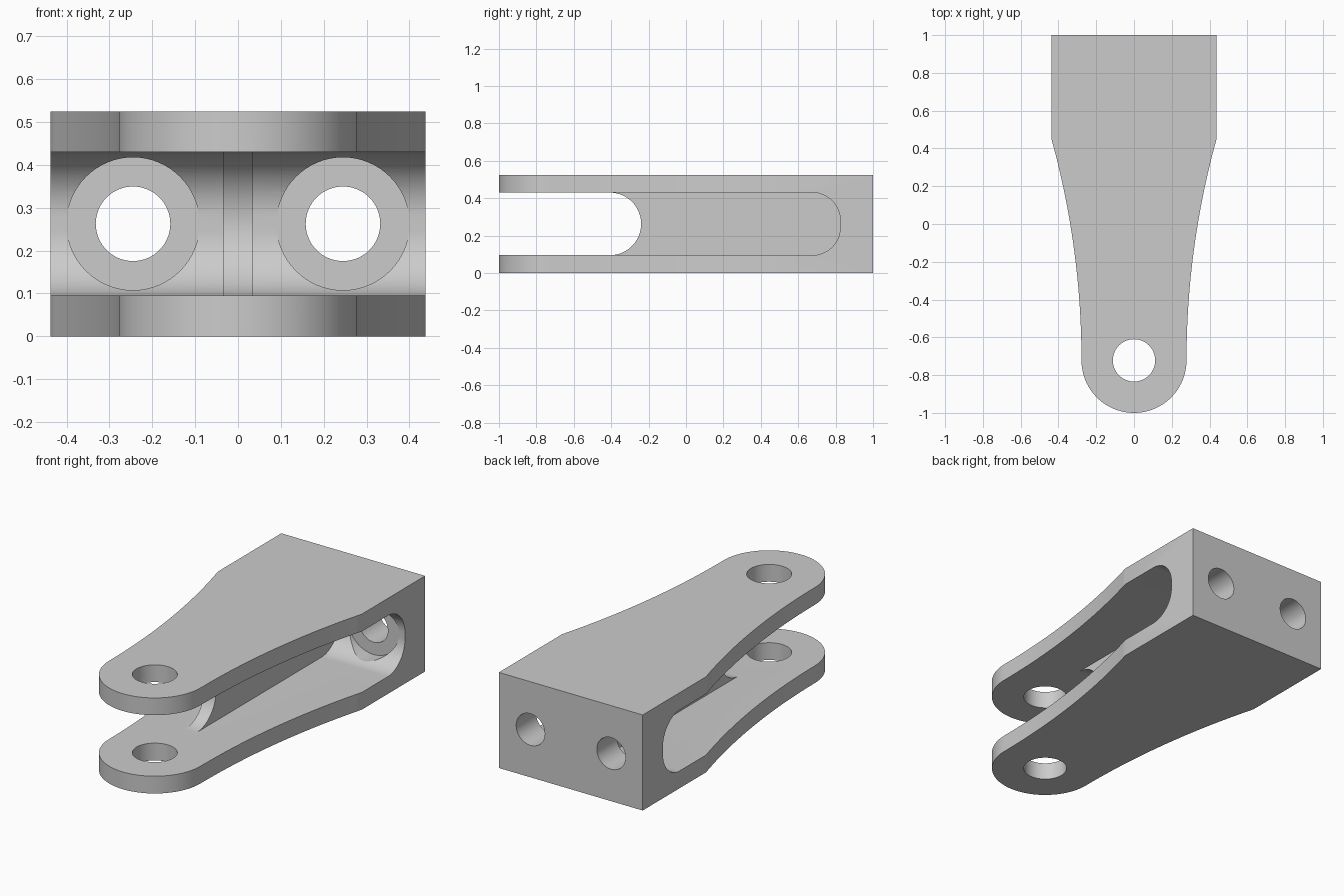
import bpy, bmesh
from math import pi, sin, cos, sqrt
from mathutils import Vector

if "Cube" in bpy.data.objects:
    bpy.data.objects.remove(bpy.data.objects["Cube"])

H = 0.525                 # overall height
ZC, HALF = H / 2, 0.1675  # slot mid height and half height
EYE_Y, EYE_R = -0.722, 0.278


def arc(cx, cy, r, a0, a1, n):
    return [(cx + r * cos(a0 + (a1 - a0) * i / n),
             cy + r * sin(a0 + (a1 - a0) * i / n)) for i in range(n + 1)]


def prism(name, pts, axis, lo, hi):
    """Extrude a 2D profile along an axis (x: pts=yz, y: pts=xz, z: pts=xy)."""
    place = {'x': lambda a, b, t: (t, a, b),
             'y': lambda a, b, t: (a, t, b),
             'z': lambda a, b, t: (a, b, t)}[axis]
    bm = bmesh.new()
    face = bm.faces.new([bm.verts.new(place(a, b, lo)) for a, b in pts])
    ext = bmesh.ops.extrude_face_region(bm, geom=[face])
    moved = [v for v in ext['geom'] if isinstance(v, bmesh.types.BMVert)]
    bmesh.ops.translate(bm, verts=moved, vec=Vector(place(0, 0, hi - lo)))
    bmesh.ops.recalc_face_normals(bm, faces=bm.faces[:])
    me = bpy.data.meshes.new(name)
    bm.to_mesh(me)
    bm.free()
    ob = bpy.data.objects.new(name, me)
    bpy.context.collection.objects.link(ob)
    return ob


def cut(target, cutter):
    cutter.hide_render = True
    mod = target.modifiers.new("cut", 'BOOLEAN')
    mod.operation, mod.solver, mod.object = 'DIFFERENCE', 'EXACT', cutter
    bpy.context.view_layer.objects.active = target
    bpy.ops.object.modifier_apply(modifier=mod.name)
    bpy.data.objects.remove(cutter)


def slot(name, y_end, r, x0, x1):
    """Slot open at the front with a rounded inner end."""
    pts = [(-1.3, ZC - HALF)]
    pts += arc(y_end - r, ZC - HALF + r, r, -pi / 2, 0, 20)
    top = arc(y_end - r, ZC + HALF - r, r, 0, pi / 2, 20)
    pts += top if r < HALF else top[1:]
    pts.append((-1.3, ZC + HALF))
    return prism(name, pts, 'x', x0, x1)


def disc(cx, cy, r, n=64):
    return arc(cx, cy, r, 0, 2 * pi, n)[:-1]


# Plan outline: block, concave flanks, round eye
dx, dy = 0.437 - EYE_R, 0.45 - EYE_Y
R = (dx * dx + dy * dy) / (2 * dx)
flank = []
for i in range(32):
    y = 0.45 - dy * i / 32
    flank.append((EYE_R + R - sqrt(R * R - (y - EYE_Y) ** 2), y))
right = [(0.437, 1.0)] + flank
eye = arc(0, EYE_Y, EYE_R, 0, -pi, 48)
left = [(-x, y) for x, y in reversed(right)]
body = prism("clevis_fork", right + eye + left, 'z', 0, H)

# Fork gap and side pockets either side of the central web
cut(body, slot("fork_gap", -0.24, HALF, -0.7, 0.7))
for s in (-1, 1):
    cut(body, slot("side_pocket", 0.825, 0.15, *sorted((s * 0.035, s * 0.7))))

# Bolt seats and bolt holes through the rear wall
for s in (-1, 1):
    cut(body, prism("bolt_seat", disc(s * 0.245, ZC, 0.155), 'y', 0.5, 0.827))
    cut(body, prism("bolt_hole", disc(s * 0.245, ZC, 0.087), 'y', 0.6, 1.2))

# Pin hole through both fork arms
cut(body, prism("pin_hole", disc(0, EYE_Y, 0.112), 'z', -0.2, H + 0.2))

# Smooth curved walls, sharp edges kept
bpy.ops.object.select_all(action='DESELECT')
body.select_set(True)
bpy.context.view_layer.objects.active = body
bpy.ops.object.shade_smooth_by_angle(angle=0.35)
